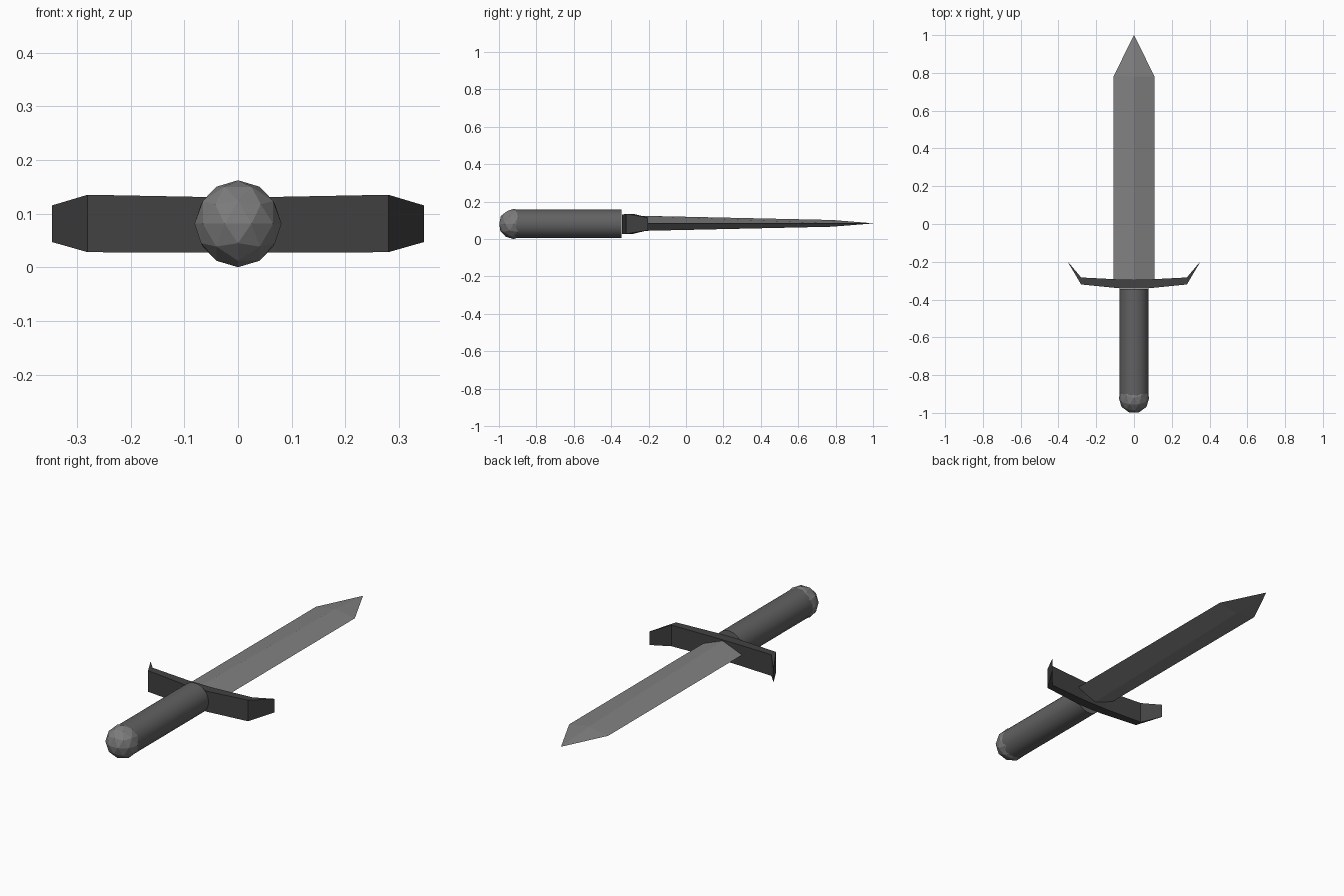
import bpy, bmesh, math

if "Cube" in bpy.data.objects:
    bpy.data.objects.remove(bpy.data.objects["Cube"])

ZC = 0.082  # height of the sword's long axis


def paint(obj, grey):
    mat = bpy.data.materials.new(obj.name + "_grey")
    mat.diffuse_color = (grey, grey, grey, 1)
    mat.use_nodes = True
    mat.node_tree.nodes["Principled BSDF"].inputs["Base Color"].default_value = mat.diffuse_color
    obj.data.materials.append(mat)


def loft(name, sections):
    """Skin a row of equal-length closed sections and cap both ends."""
    bm = bmesh.new()
    rings = [[bm.verts.new(p) for p in s] for s in sections]
    n = len(rings[0])
    for a, b in zip(rings, rings[1:]):
        for i in range(n):
            j = (i + 1) % n
            bm.faces.new((a[i], a[j], b[j], b[i]))
    bm.faces.new(rings[0])
    bm.faces.new(rings[-1])
    bmesh.ops.recalc_face_normals(bm, faces=bm.faces)
    mesh = bpy.data.meshes.new(name)
    bm.to_mesh(mesh)
    bm.free()
    obj = bpy.data.objects.new(name, mesh)
    bpy.context.collection.objects.link(obj)
    return obj


# Blade: diamond section tapering in thickness, then to a point
def diamond(y, half_width, half_thick):
    z = 0.084
    return [(-half_width, y, z), (0, y, z + half_thick),
            (half_width, y, z), (0, y, z - half_thick)]


blade = loft("blade", [diamond(-0.31, 0.109, 0.042),
                       diamond(0.78, 0.109, 0.018),
                       diamond(1.0, 0.0005, 0.0005)])
paint(blade, 0.216)

# Crossguard: bowed bar with thin tips swept toward the blade
# columns: x, rear y, front y, bottom z, top z
half = [(0.07, -0.341, -0.294, 0.027, 0.131),
        (0.28, -0.32, -0.283, 0.028, 0.135),
        (0.347, -0.207, -0.203, 0.047, 0.115)]
stations = [(-x, *rest) for x, *rest in reversed(half)] + half
guard = loft("crossguard",
             [[(x, y0, z0), (x, y1, z0), (x, y1, z1), (x, y0, z1)]
              for x, y0, y1, z0, z1 in stations])
paint(guard, 0.054)

# Grip: smooth round cylinder
bpy.ops.mesh.primitive_cylinder_add(vertices=32, radius=0.076, depth=0.575,
                                    location=(0, -0.6325, ZC - 0.001),
                                    rotation=(math.pi / 2, 0, 0))
grip = bpy.context.object
grip.name = "grip"
bpy.ops.object.shade_smooth_by_angle(angle=math.radians(30))
paint(grip, 0.12)

# Pommel: faceted ball
bpy.ops.mesh.primitive_ico_sphere_add(subdivisions=2, radius=0.081,
                                      location=(0, -0.921, 0.081),
                                      rotation=(0, 0, math.pi / 2))
pommel = bpy.context.object
pommel.name = "pommel"
paint(pommel, 0.2)
